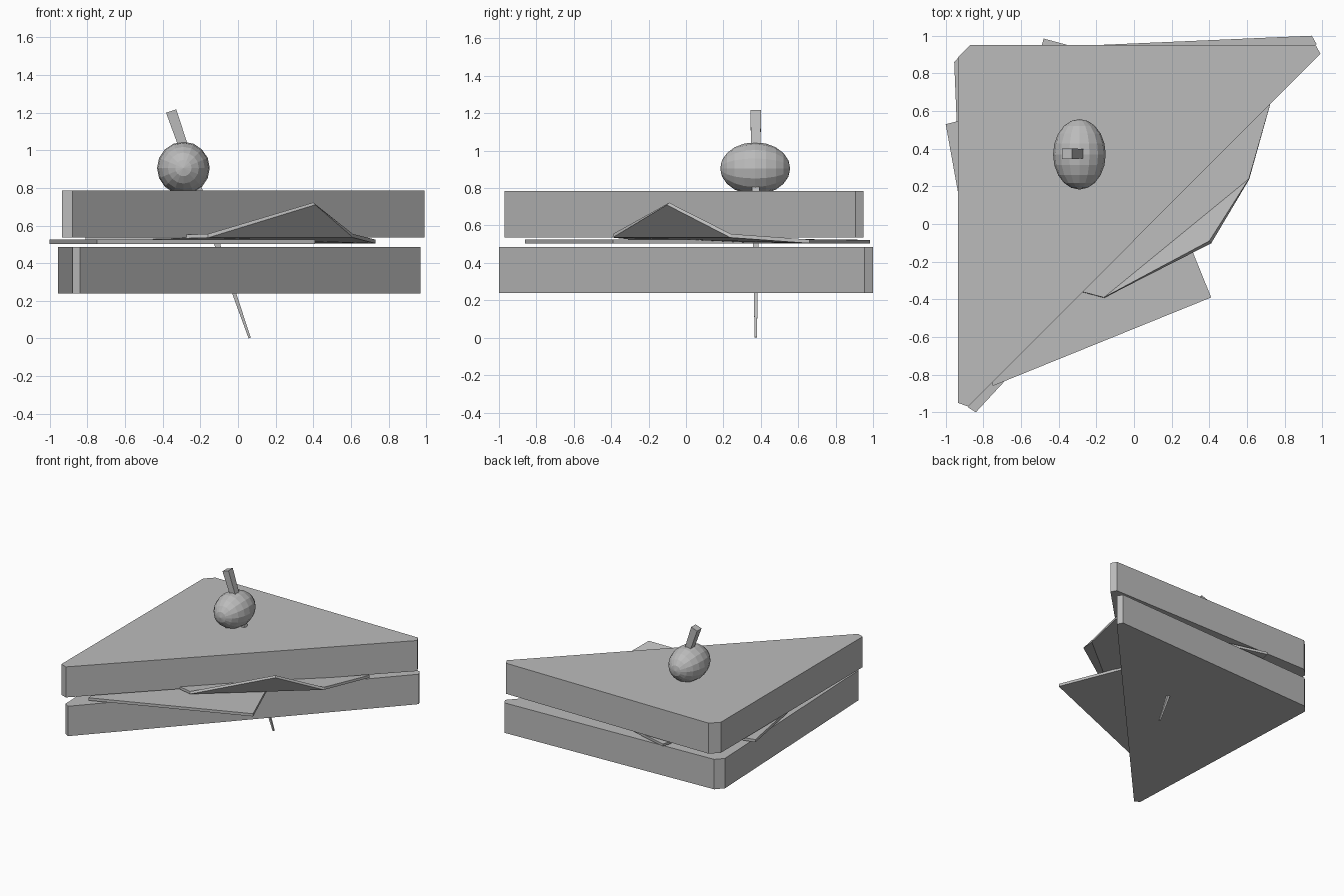
import bpy
import bmesh
from mathutils import Vector

if "Cube" in bpy.data.objects:
    bpy.data.objects.remove(bpy.data.objects["Cube"])

# Single plain grey material
grey = bpy.data.materials.new("plain grey")
grey.use_nodes = True
COLOUR = (0.5, 0.5, 0.5, 1)
grey.diffuse_color = COLOUR
grey.node_tree.nodes["Principled BSDF"].inputs["Base Color"].default_value = COLOUR


def finish(name, bm):
    """Turn a bmesh into a named, coloured object."""
    mesh = bpy.data.meshes.new(name)
    bm.to_mesh(mesh)
    bm.free()
    mesh.materials.append(grey)
    obj = bpy.data.objects.new(name, mesh)
    bpy.context.collection.objects.link(obj)
    return obj


def prism(name, outline, bottom, top):
    """Extrude a flat outline upwards between two heights."""
    bm = bmesh.new()
    face = bm.faces.new([bm.verts.new((x, y, bottom)) for x, y in outline])
    result = bmesh.ops.extrude_face_region(bm, geom=[face])
    moved = [v for v in result["geom"] if isinstance(v, bmesh.types.BMVert)]
    bmesh.ops.translate(bm, verts=moved, vec=(0, 0, top - bottom))
    bmesh.ops.recalc_face_normals(bm, faces=bm.faces)
    return finish(name, bm)


# Two triangular bread slices with clipped corners, slightly turned apart
prism("top_bread",
      [(-0.935, -0.95), (-0.88, -0.97), (0.99, 0.905),
       (0.965, 0.95), (-0.87, 0.95), (-0.935, 0.885)], 0.535, 0.785)
prism("bottom_bread",
      [(-0.88, -0.975), (-0.84, -1.0), (0.97, 0.955),
       (0.945, 1.0), (-0.9, 0.92), (-0.955, 0.86)], 0.24, 0.485)

# Flat slice of filling
prism("ham_slice",
      [(-0.75, -0.86), (0.41, -0.39), (-0.06, 0.77), (-1.0, 0.53)], 0.503, 0.525)

# Square cheese slice with one corner folded up
bm = bmesh.new()
back_left, back_right, fold_b, peak, fold_a, front_left = [
    bm.verts.new(co) for co in
    [(-0.48, 0.985, 0.523), (0.73, 0.66, 0.525), (0.61, 0.24, 0.555),
     (0.4, -0.09, 0.722), (-0.16, -0.39, 0.555), (-0.81, -0.22, 0.537)]]
bm.faces.new([back_left, front_left, fold_a, fold_b, back_right])
bm.faces.new([fold_a, peak, fold_b])
cheese = finish("cheese_slice", bm)
solid = cheese.modifiers.new("thickness", "SOLIDIFY")
solid.thickness = 0.02
solid.offset = -1

# Faceted olive, poles pointing front and back
bpy.ops.mesh.primitive_uv_sphere_add(segments=16, ring_count=10, radius=1,
                                     location=(-0.29, 0.37, 0.905),
                                     rotation=(1.5708, 0, 0))
olive = bpy.context.object
olive.name = "olive"
olive.scale = (0.14, 0.14, 0.187)
olive.data.materials.append(grey)

# Tapered square pick leaning through the whole stack
tip, head = Vector((0.062, 0.373, 0.002)), Vector((-0.355, 0.373, 1.208))
axis = head - tip
bm = bmesh.new()
bmesh.ops.create_cube(bm, size=1)
for v in bm.verts:
    width = 0.057 if v.co.z > 0 else 0.012
    v.co = Vector((v.co.x * width, v.co.y * width, v.co.z * axis.length))
pick = finish("pick", bm)
pick.location = (tip + head) / 2
pick.rotation_euler = Vector((0, 0, 1)).rotation_difference(axis).to_euler()
